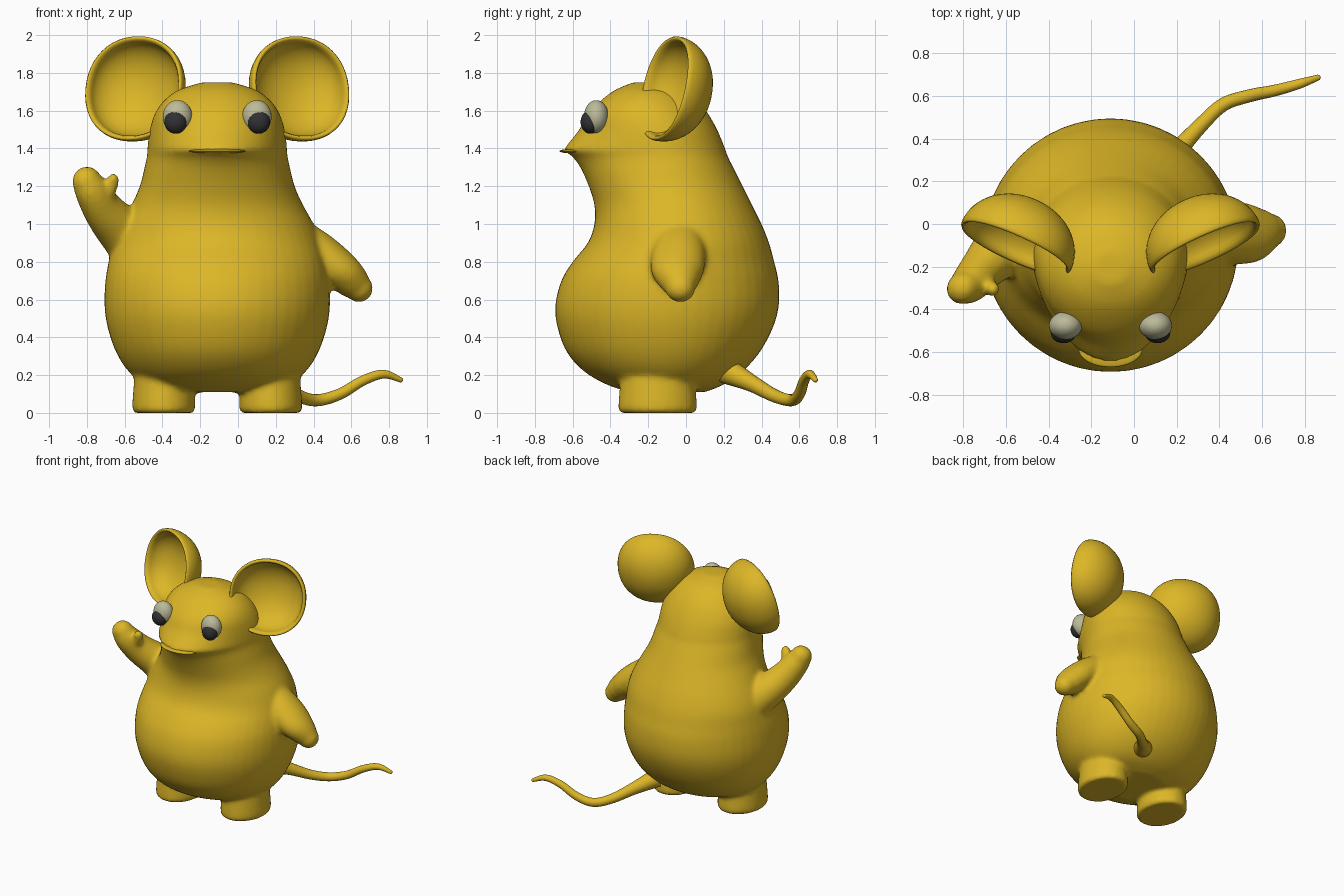
import bpy, bmesh, math
from mathutils import Vector

if "Cube" in bpy.data.objects:
    bpy.data.objects.remove(bpy.data.objects["Cube"])

AXIS = -0.11          # the body's own mirror plane in x
SEG = 48


def material(name, rgb):
    m = bpy.data.materials.new(name)
    m.diffuse_color = (*rgb, 1)
    m.use_nodes = True
    m.node_tree.nodes["Principled BSDF"].inputs["Base Color"].default_value = m.diffuse_color
    return m


YELLOW = material("golden yellow", (0.72, 0.47, 0.02))
PALE = material("pale eye grey", (0.50, 0.49, 0.32))
DARK = material("dark pupil", (0.03, 0.03, 0.033))


def spline(rows, steps=6):
    """Catmull-Rom interpolation of rows of numbers."""
    out = []
    for i in range(len(rows) - 1):
        a, b, c, d = (rows[max(0, i - 1)], rows[i], rows[i + 1], rows[min(len(rows) - 1, i + 2)])
        for k in range(steps):
            t = k / steps
            out.append([0.5 * (2 * q + (r - p) * t + (2 * p - 5 * q + 4 * r - s) * t * t
                               + (3 * q - p - 3 * r + s) * t ** 3)
                        for p, q, r, s in zip(a, b, c, d)])
    out.append(list(rows[-1]))
    return out


def loft(name, rings, mat=YELLOW):
    """Closed skin through a list of equal-length rings."""
    bm = bmesh.new()
    vs = [[bm.verts.new(p) for p in ring] for ring in rings]
    n = len(vs[0])
    for r0, r1 in zip(vs, vs[1:]):
        for i in range(n):
            j = (i + 1) % n
            bm.faces.new((r0[i], r0[j], r1[j], r1[i]))
    bm.faces.new(vs[0][::-1])
    bm.faces.new(vs[-1])
    bmesh.ops.recalc_face_normals(bm, faces=bm.faces)
    me = bpy.data.meshes.new(name)
    bm.to_mesh(me)
    bm.free()
    me.materials.append(mat)
    for p in me.polygons:
        p.use_smooth = True
    ob = bpy.data.objects.new(name, me)
    bpy.context.collection.objects.link(ob)
    return ob


def angles(n=SEG):
    return [2 * math.pi * i / n for i in range(n)]


def tube(name, rows, n=24):
    """Tube along rows of (x, y, z, side radius, up radius) with a round tip."""
    rows = spline(rows)
    pts = [Vector(r[:3]) for r in rows]
    rings = []

    def ring(c, t, a, b):
        side = t.cross(Vector((0, 0, 1))).normalized()
        up = side.cross(t)
        rings.append([c + side * a * math.cos(w) + up * b * math.sin(w) for w in angles(n)])

    for i, r in enumerate(rows):
        t = (pts[min(i + 1, len(pts) - 1)] - pts[max(i - 1, 0)]).normalized()
        ring(pts[i], t, r[3], r[4])
    for k in range(1, 6):
        w = k * math.radians(17)
        ring(pts[-1] + t * r[4] * math.sin(w), t, r[3] * math.cos(w), r[4] * math.cos(w))
    return loft(name, rings)


def ellipsoid(name, centre, radii, mat):
    cx, cy, cz = centre
    a, b, c = radii
    rings = []
    for k in range(1, 20):
        w = math.pi * (k / 20 - 0.5)
        rings.append([(cx + a * math.cos(w) * math.cos(t), cy + b * math.cos(w) * math.sin(t),
                       cz + c * math.sin(w)) for t in angles(32)])
    return loft(name, rings, mat)


# Body and head: z, half width, front y, widest y, back y
body_rows = [
    (0.11, .22, -.30, -.10, .10), (0.15, .38, -.42, -.10, .20), (0.22, .47, -.54, -.10, .30),
    (0.32, .535, -.63, -.10, .39), (0.45, .58, -.68, -.10, .46), (0.57, .597, -.692, -.10, .492),
    (0.70, .592, -.66, -.10, .49), (0.80, .575, -.60, -.08, .467), (0.90, .55, -.52, -.05, .44),
    (1.00, .51, -.485, -.05, .40), (1.10, .455, -.485, -.05, .35), (1.20, .41, -.515, -.08, .30),
    (1.30, .385, -.56, -.10, .25), (1.36, .372, -.605, -.12, .22), (1.39, .37, -.645, -.13, .21),
    (1.43, .367, -.62, -.14, .195), (1.50, .357, -.565, -.15, .165), (1.58, .332, -.52, -.18, .12),
    (1.65, .285, -.455, -.20, .065), (1.71, .205, -.375, -.20, -.01), (1.75, .08, -.28, -.21, -.13)]
rings = []
for z, rx, yf, ym, yb in spline(body_rows, 4):
    point = 1 + 0.25 * math.exp(-((z - 1.4) / 0.1) ** 2)   # pointed muzzle
    ring = []
    for t in angles():
        s = math.sin(t)
        y = ym + (yb - ym) * s if s > 0 else ym - (ym - yf) * abs(s) ** point
        ring.append((AXIS + rx * math.cos(t), y, z))
    rings.append(ring)
body = loft("body", rings)

# Legs
legs = []
leg_rows = [(0, .155, .197), (.015, .167, .209), (.06, .166, .207), (.2, .155, .195), (.36, .14, .18)]
for s in (-1, 1):
    legs.append(loft("leg", [[(AXIS + s * .283 + a * math.cos(t), -.15 + b * math.sin(t), z)
                              for t in angles()] for z, a, b in leg_rows]))

# Arms: one waving with a thumb, one hanging
raised = tube("raised_arm", [(-.48, -.03, .84, .17, .17), (-.62, -.12, .97, .135, .13),
                             (-.71, -.21, 1.07, .105, .11), (-.77, -.28, 1.17, .09, .095),
                             (-.80, -.30, 1.225, .075, .08)])
thumb = tube("thumb", [(-.72, -.25, 1.10, .05, .05), (-.68, -.29, 1.18, .038, .038),
                       (-.66, -.305, 1.235, .034, .034)])
lowered = tube("lowered_arm", [(.28, -.03, .93, .13, .12), (.42, -.04, .84, .145, .12),
                               (.54, -.045, .755, .14, .105), (.61, -.035, .69, .105, .09),
                               (.64, -.03, .66, .08, .075)])

# Blend body, arms and legs into one soft skin
bpy.ops.object.select_all(action='DESELECT')
for ob in [body, raised, thumb, lowered] + legs:
    ob.select_set(True)
bpy.context.view_layer.objects.active = body
bpy.ops.object.join()
rm = body.modifiers.new("blend", 'REMESH')
rm.mode = 'VOXEL'
rm.voxel_size = 0.016
rm.use_smooth_shade = True
sm = body.modifiers.new("soften", 'SMOOTH')
sm.factor = 0.5
sm.iterations = 6
for name in ("blend", "soften"):
    bpy.ops.object.modifier_apply(modifier=name)

# Tail
tube("tail", [(.10, .22, .22, .07, .07), (.21, .35, .155, .045, .045), (.32, .47, .09, .035, .035),
              (.42, .56, .067, .032, .032), (.54, .60, .10, .03, .03), (.66, .625, .17, .027, .027),
              (.77, .655, .205, .023, .023), (.86, .685, .175, .014, .014)], 16)

# Upper lip
ellipsoid("lip", (AXIS, -.585, 1.386), (.15, .085, .013), YELLOW)

# Ears: hollow bowls opening forward and outward
u = Vector((.91, .41, 0)).normalized()
n = u.cross(Vector((0, .24, .97))).normalized()
v = n.cross(u)
arc = [math.radians(d) for d in range(2, 89, 6)]
profile = [(math.cos(a), -.23 * math.sin(a)) for a in reversed(arc)]
profile += [(.995, .008), (.97, .018), (.93, .012)]
profile += [(.90 * math.cos(a), -.17 * math.sin(a)) for a in arc]


def soft(x):
    return math.copysign(abs(x) ** 0.93, x)


for s, side in ((-1, "left"), (1, "right")):
    rings = []
    for r, d in profile:
        ring = []
        for t in angles():
            p = (Vector((.33, -.10, 1.717)) + u * .28 * r * soft(math.cos(t))
                 + v * .283 * r * soft(math.sin(t)) + n * d)
            ring.append((AXIS + s * (p.x - AXIS), p.y, p.z))
        rings.append(ring)
    loft(side + "_ear", rings)

    # Eyes
    ellipsoid(side + "_eyeball", (AXIS + s * .21, -.475, 1.568), (.078, .065, .088), PALE)
    ellipsoid(side + "_pupil", (AXIS + s * .22, -.508, 1.54), (.06, .05, .062), DARK)
